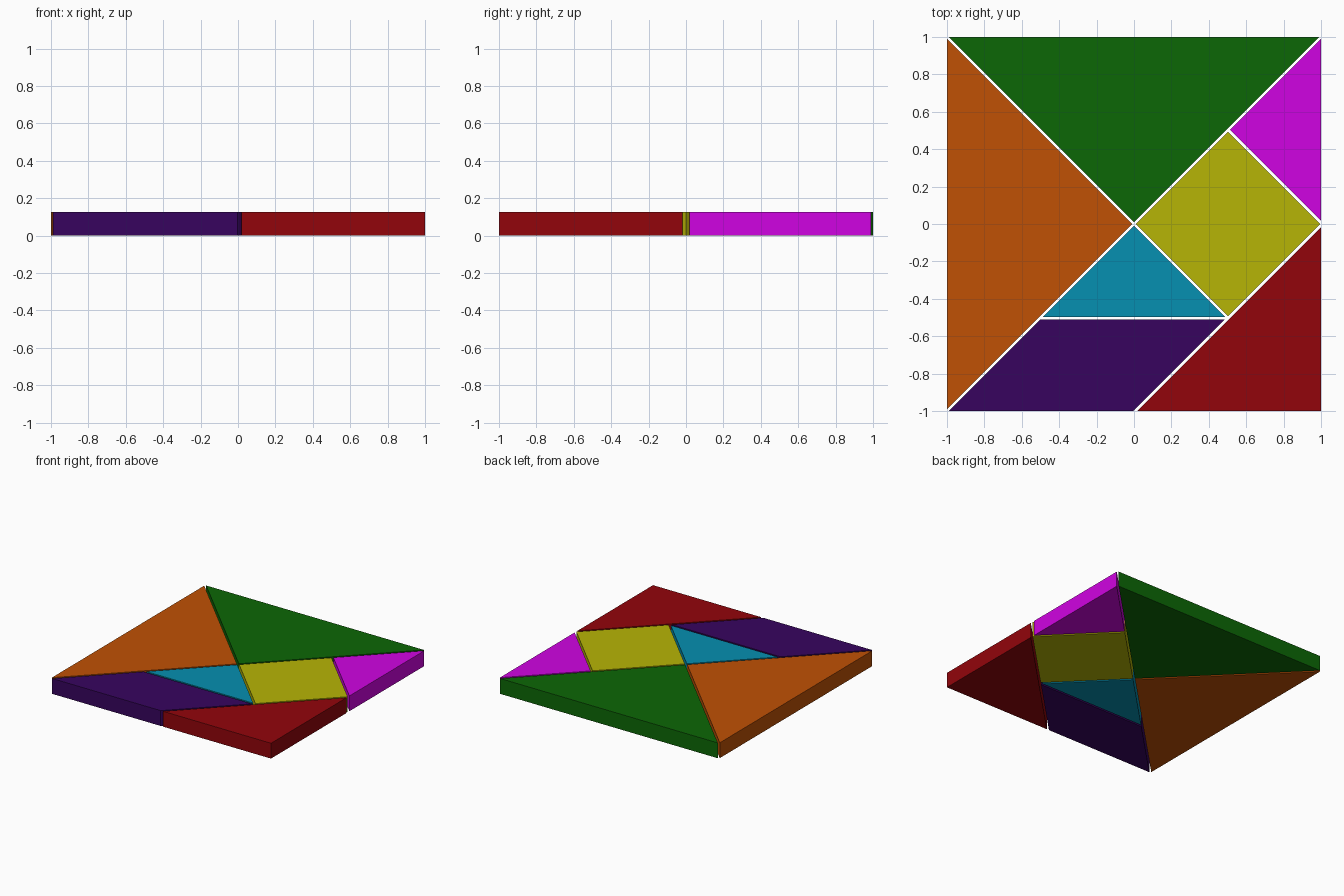
import bpy, bmesh
from mathutils import Vector

if "Cube" in bpy.data.objects:
    bpy.data.objects.remove(bpy.data.objects["Cube"])

GAP = 0.0075          # inset of every tile edge
THICK = 0.126
S = 1 + GAP           # half side of the square before insetting


def inset(points, d):
    """Move every edge of a counter-clockwise polygon inward by d."""
    pts = [Vector(p) * S for p in points]
    out = []
    for i, p in enumerate(pts):
        a = (p - pts[i - 1]).normalized()
        b = (pts[(i + 1) % len(pts)] - p).normalized()
        out.append(p + (b - a) * (d / a.cross(b)))
    return out


def tile(name, points, rgb):
    """Extrude an inset outline into a flat coloured tile."""
    bm = bmesh.new()
    face = bm.faces.new([bm.verts.new((p.x, p.y, 0)) for p in inset(points, GAP)])
    top = bmesh.ops.extrude_face_region(bm, geom=[face], use_keep_orig=True)["geom"]
    bmesh.ops.translate(bm, vec=(0, 0, THICK),
                        verts=[v for v in top if isinstance(v, bmesh.types.BMVert)])
    bmesh.ops.recalc_face_normals(bm, faces=bm.faces)
    mesh = bpy.data.meshes.new(name)
    bm.to_mesh(mesh)
    bm.free()
    mat = bpy.data.materials.new(name + "_paint")
    mat.diffuse_color = (*[(c / 255) ** 2.2 for c in rgb], 1)
    mat.use_nodes = True
    mat.node_tree.nodes["Principled BSDF"].inputs["Base Color"].default_value = mat.diffuse_color
    mesh.materials.append(mat)
    bpy.context.collection.objects.link(bpy.data.objects.new(name, mesh))


# Two large triangles
tile("large_triangle_left", [(-1, -1), (0, 0), (-1, 1)], (190, 82, 13))
tile("large_triangle_back", [(-1, 1), (0, 0), (1, 1)], (20, 103, 14))
# Medium triangle in the front right corner
tile("medium_triangle", [(0, -1), (1, -1), (1, 0)], (145, 13, 19))
# Two small triangles
tile("small_triangle_right", [(1, 0), (1, 1), (.5, .5)], (207, 12, 225))
tile("small_triangle_centre", [(-.5, -.5), (.5, -.5), (0, 0)], (14, 142, 175))
# Square and parallelogram
tile("square", [(0, 0), (.5, -.5), (1, 0), (.5, .5)], (181, 179, 14))
tile("parallelogram", [(-1, -1), (0, -1), (.5, -.5), (-.5, -.5)], (58, 12, 95))
